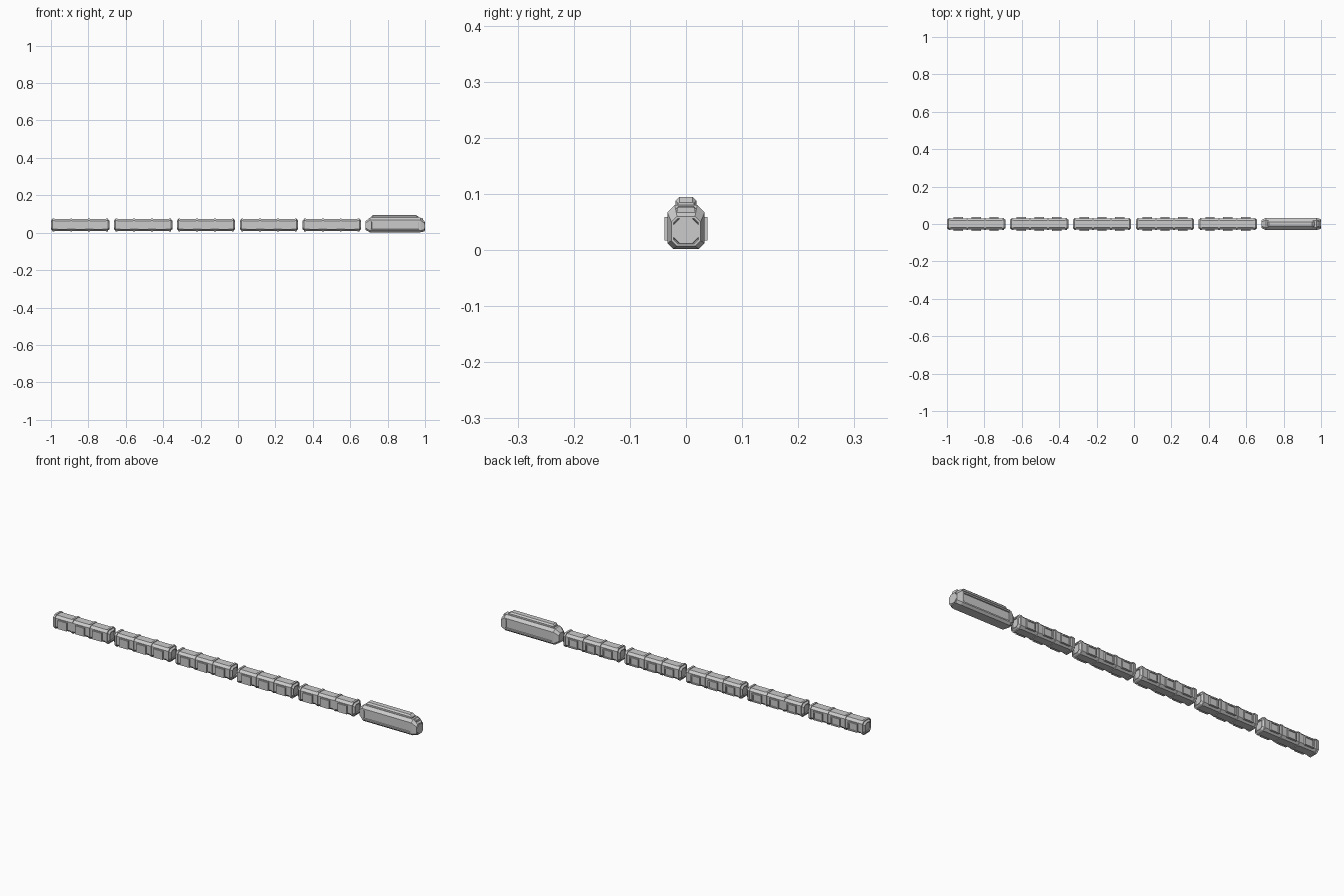
import bpy, bmesh

if "Cube" in bpy.data.objects:
    bpy.data.objects.remove(bpy.data.objects["Cube"])


def ring(x, w, z0, z1, c, ct=None):
    # chamfered rectangle cross-section facing along x
    t = c if ct is None else ct
    return [(x, w - c, z0), (x, w, z0 + c), (x, w, z1 - t), (x, w - t, z1),
            (x, t - w, z1), (x, -w, z1 - t), (x, -w, z0 + c), (x, c - w, z0)]


def finish(name, bm):
    bmesh.ops.recalc_face_normals(bm, faces=bm.faces)
    me = bpy.data.meshes.new(name)
    bm.to_mesh(me)
    bm.free()
    ob = bpy.data.objects.new(name, me)
    bpy.context.collection.objects.link(ob)
    return ob


def loft(name, sections, panels=None):
    bm = bmesh.new()
    rows = [[bm.verts.new(p) for p in ring(*s)] for s in sections]
    for a, b in zip(rows, rows[1:]):
        for i in range(8):
            j = (i + 1) % 8
            bm.faces.new((a[i], a[j], b[j], b[i]))
    bm.faces.new(rows[0])
    bm.faces.new(rows[-1])
    bmesh.ops.recalc_face_normals(bm, faces=bm.faces)
    if panels:
        for test, margin, depth in panels:
            fs = [f for f in bm.faces if test(f)]
            bmesh.ops.inset_individual(bm, faces=fs, thickness=margin)
            bmesh.ops.inset_individual(bm, faces=fs, thickness=0.002, depth=-depth)
    return finish(name, bm)


def window(name, x, side):
    # raised frame with a recessed pane
    bm = bmesh.new()
    bmesh.ops.create_cube(bm, size=1)
    for v in bm.verts:
        v.co = (x + v.co.x * 0.05, side * (0.033 + v.co.y * 0.010), 0.038 + v.co.z * 0.042)
    bmesh.ops.recalc_face_normals(bm, faces=bm.faces)
    f = [f for f in bm.faces if f.normal.y * side > 0.9]
    bmesh.ops.inset_individual(bm, faces=f, thickness=0.008)
    bmesh.ops.inset_individual(bm, faces=f, thickness=0.001, depth=-0.004)
    finish(name, bm)


# five carriages
for n in range(5):
    x = -1 + 0.3365 * n
    L = 0.312
    end = lambda f: abs(f.normal.x) > 0.9
    loft(f"carriage_{n}", [(x, 0.023, 0.018, 0.066, 0.010), (x + 0.01, 0.030, 0.010, 0.074, 0.011),
                           (x + L - 0.01, 0.030, 0.010, 0.074, 0.011), (x + L, 0.023, 0.018, 0.066, 0.010)],
         [(end, 0.004, 0.004)])
    for k in range(4):
        rx = x + 0.013 + k * (L - 0.026) / 3
        loft(f"carriage_{n}_rib_{k}", [(rx - 0.005, 0.033, 0.007, 0.077, 0.012),
                                       (rx + 0.005, 0.033, 0.007, 0.077, 0.012)])
    for k in range(3):
        for s in (-1, 1):
            window(f"carriage_{n}_window_{k}_{'left' if s > 0 else 'right'}",
                   x + 0.013 + (k + 0.5) * (L - 0.026) / 3, s)

# locomotive with recessed side panels
side = lambda f: abs(f.normal.y) > 0.95 and f.calc_area() > 0.005
nose = lambda f: abs(f.normal.x) > 0.95
loft("locomotive_body", [(0.682, 0.022, 0.015, 0.062, 0.010), (0.705, 0.033, 0.002, 0.080, 0.010, 0.013),
                         (0.975, 0.033, 0.002, 0.080, 0.010, 0.013), (0.998, 0.026, 0.007, 0.060, 0.010)],
     [(side, 0.009, 0.005), (nose, 0.004, 0.003)])
# roof hump
loft("roof_housing", [(0.715, 0.014, 0.075, 0.089, 0.002), (0.722, 0.019, 0.075, 0.095, 0.002, 0.007),
                      (0.952, 0.019, 0.075, 0.095, 0.002, 0.007), (0.965, 0.014, 0.075, 0.085, 0.002)])
# windscreen
loft("windscreen", [(0.96, 0.018, 0.062, 0.079, 0.003), (0.990, 0.016, 0.062, 0.077, 0.003)])
# nose plate
loft("nose_plate", [(0.985, 0.025, 0.010, 0.058, 0.013), (1.0, 0.023, 0.012, 0.056, 0.012)])
